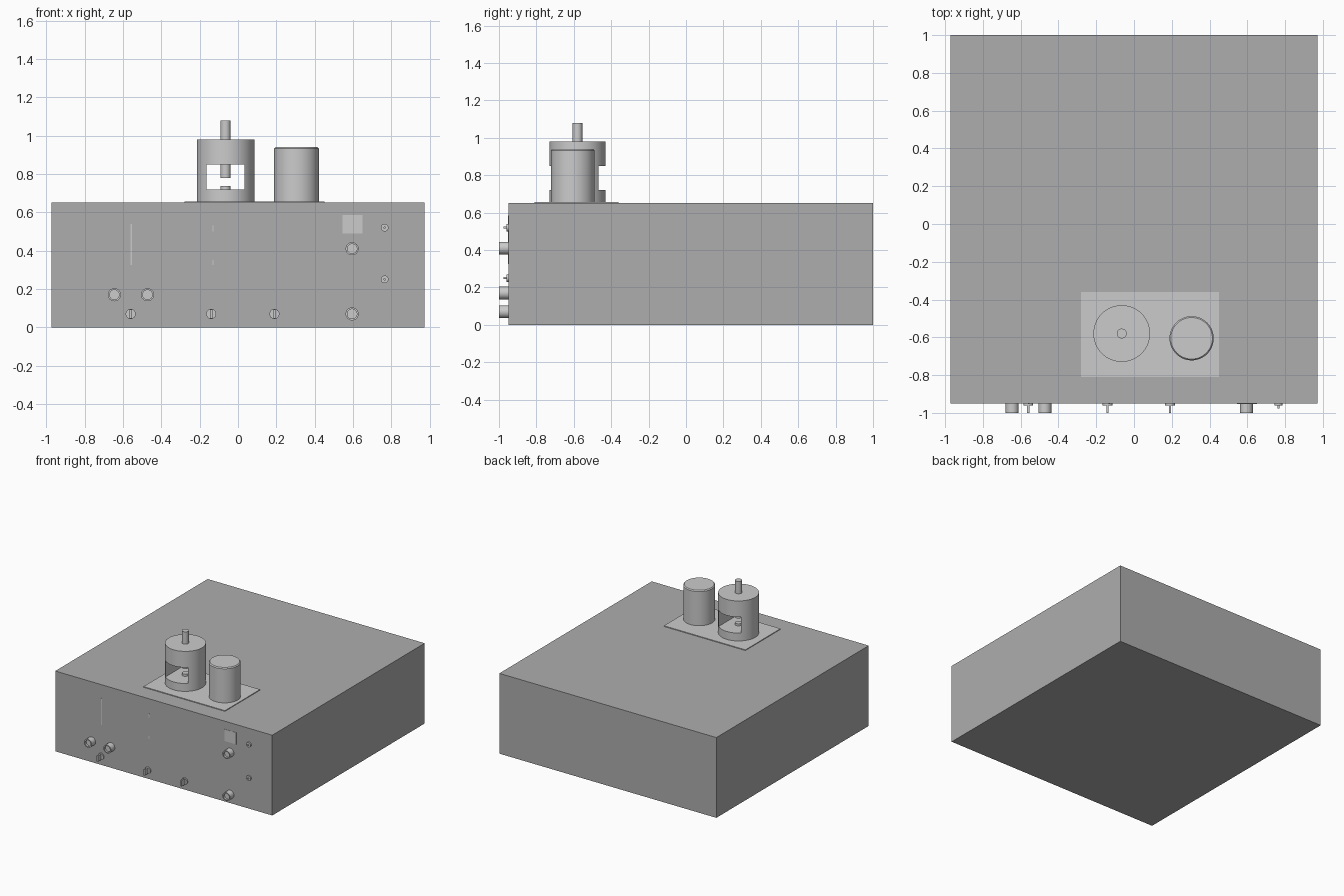
import bpy
import math

if "Cube" in bpy.data.objects:
    bpy.data.objects.remove(bpy.data.objects["Cube"])

FRONT = -0.95   # y of the front panel
DECK = 0.65     # z of the chassis top


def box(name, x0, x1, y0, y1, z0, z1):
    bpy.ops.mesh.primitive_cube_add(size=1, location=((x0 + x1) / 2, (y0 + y1) / 2, (z0 + z1) / 2))
    ob = bpy.context.object
    ob.name = name
    ob.scale = (x1 - x0, y1 - y0, z1 - z0)
    bpy.ops.object.transform_apply(location=False, rotation=False, scale=True)
    return ob


def lathe(name, profile, loc, forward=False, n=48):
    """Revolve (radius, height) points; forward=True points the axis to -y."""
    verts, faces = [], []
    for r, h in profile:
        for i in range(n):
            a = 2 * math.pi * i / n
            verts.append((r * math.cos(a), r * math.sin(a), h))
    for k in range(len(profile) - 1):
        for i in range(n):
            j = (i + 1) % n
            faces.append((k * n + i, k * n + j, (k + 1) * n + j, (k + 1) * n + i))
    faces.append(tuple(reversed(range(n))))
    faces.append(tuple(range((len(profile) - 1) * n, len(profile) * n)))
    me = bpy.data.meshes.new(name)
    me.from_pydata(verts, [], faces)
    ob = bpy.data.objects.new(name, me)
    bpy.context.collection.objects.link(ob)
    ob.location = loc
    if forward:
        ob.rotation_euler.x = math.pi / 2
    bpy.ops.object.select_all(action='DESELECT')
    ob.select_set(True)
    bpy.context.view_layer.objects.active = ob
    bpy.ops.object.shade_smooth_by_angle(angle=math.radians(30))
    return ob


# Chassis, darker grey than its fittings
chassis = box("chassis", -0.972, 0.972, FRONT, 1.0, 0, DECK)
dark = bpy.data.materials.new("dark_grey")
dark.diffuse_color = (0.42, 0.42, 0.42, 1)
dark.use_nodes = True
dark.node_tree.nodes["Principled BSDF"].inputs["Base Color"].default_value = dark.diffuse_color
chassis.data.materials.append(dark)

# Mounting plate on top
box("mounting_plate", -0.28, 0.45, -0.81, -0.36, DECK, DECK + 0.006)

# Windowed housing: a window cut straight through from front to back
hx, hy = -0.065, -0.58
housing = lathe("windowed_housing", [(0.15, DECK), (0.15, 0.98)], (hx, hy, 0), n=64)
cutter = box("window_cutter", hx - 0.1, hx + 0.1, hy - 0.3, hy + 0.3, 0.72, 0.85)
cutter.hide_render = True
cutter.hide_viewport = True
cut = housing.modifiers.new("window", 'BOOLEAN')
cut.operation = 'DIFFERENCE'
cut.object = cutter
cut.solver = 'EXACT'

# Shaft through the housing and the contact below it
lathe("shaft", [(0.026, 0.78), (0.026, 1.08)], (hx, hy, 0), n=32)
lathe("lower_contact", [(0.026, 0.71), (0.026, 0.737)], (hx, hy, 0), n=32)

# Plain can with a slightly eased rim
lathe("can", [(0.117, DECK), (0.117, 0.932), (0.11, 0.94)], (0.305, -0.605, 0), n=64)

# Panel sockets: short tubes with a recessed centre
for x, z in [(-0.645, 0.17), (-0.472, 0.17), (0.595, 0.41), (0.595, 0.07)]:
    lathe("socket", [(0.034, 0), (0.034, 0.05), (0.025, 0.05), (0.025, 0.035)],
          (x, FRONT, z), True, 32)

# Selector knobs: disc with an upright grip
for x in (-0.56, -0.14, 0.19):
    lathe("selector_disc", [(0.026, 0), (0.026, 0.01)], (x, FRONT, 0.07), True, 32)
    box("selector_grip", x - 0.006, x + 0.006, -1.0, FRONT, 0.046, 0.094)

# Small jacks on the right of the panel
for z in (0.52, 0.25):
    lathe("jack", [(0.02, 0), (0.02, 0.01), (0.006, 0.01), (0.006, 0.026)],
          (0.765, FRONT, z), True, 24)

# Display square and thin scale marks
box("display", 0.545, 0.65, FRONT - 0.002, FRONT, 0.49, 0.585)
box("long_mark", -0.56, -0.554, FRONT - 0.002, FRONT, 0.325, 0.54)
box("upper_mark", -0.134, -0.128, FRONT - 0.002, FRONT, 0.5, 0.53)
box("lower_mark", -0.134, -0.128, FRONT - 0.002, FRONT, 0.325, 0.35)
